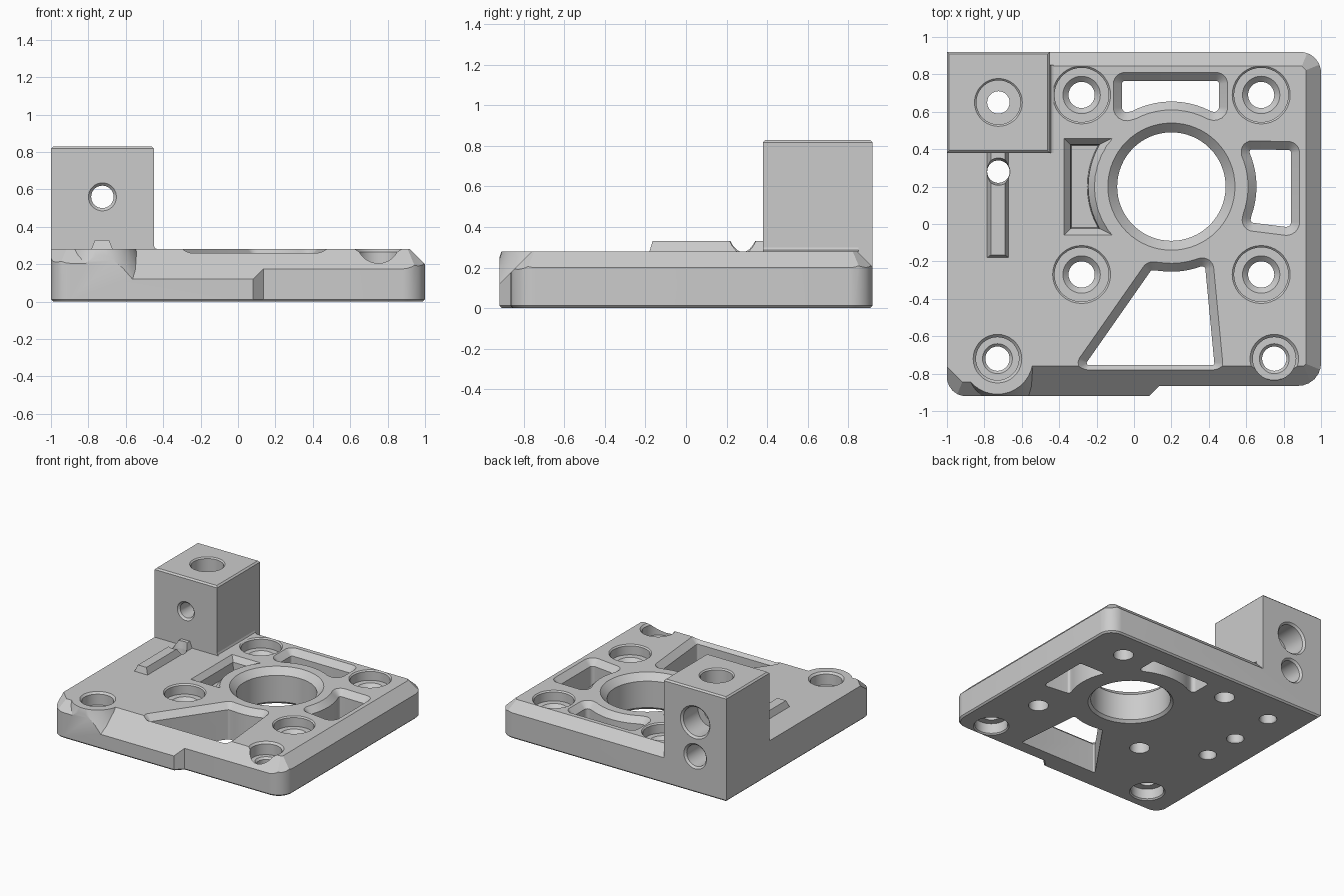
import bpy, bmesh, math
from mathutils import Vector

if "Cube" in bpy.data.objects:
    bpy.data.objects.remove(bpy.data.objects["Cube"])

TOP = 0.28            # plate thickness
BORE = Vector((0.2, 0.2))

grey = bpy.data.materials.new("machined_grey")
grey.use_nodes = True
grey.diffuse_color = (0.6, 0.6, 0.6, 1)
grey.node_tree.nodes["Principled BSDF"].inputs["Base Color"].default_value = (0.6, 0.6, 0.6, 1)


def loft(name, rings):
    """Closed solid through rings of equal length."""
    bm = bmesh.new()
    loops = [[bm.verts.new(p) for p in ring] for ring in rings]
    n = len(loops[0])
    for a, b in zip(loops, loops[1:]):
        for i in range(n):
            j = (i + 1) % n
            bm.faces.new((a[i], a[j], b[j], b[i]))
    bm.faces.new(loops[0][::-1])
    bm.faces.new(loops[-1])
    bm.normal_update()
    if bm.calc_volume(signed=True) < 0:
        bmesh.ops.reverse_faces(bm, faces=bm.faces[:])
    mesh = bpy.data.meshes.new(name)
    bm.to_mesh(mesh)
    bm.free()
    mesh.materials.append(grey)
    ob = bpy.data.objects.new(name, mesh)
    bpy.context.collection.objects.link(ob)
    return ob


def rounded(corners, steps=6):
    """Polygon from (x, y, radius) corners, counter-clockwise."""
    out = []
    for i, (x, y, r) in enumerate(corners):
        b = Vector((x, y))
        if not r:
            out.append(b)
            continue
        u = (Vector(corners[i - 1][:2]) - b).normalized()
        v = (Vector(corners[(i + 1) % len(corners)][:2]) - b).normalized()
        half = u.angle(v) / 2
        centre = b + (u + v).normalized() * r / math.sin(half)
        t = r / math.tan(half)
        p, q = b + u * t - centre, b + v * t - centre
        out += [centre + p.lerp(q, k / steps).normalized() * r for k in range(steps + 1)]
    return out


def inset(poly, d):
    out = []
    for i, b in enumerate(poly):
        e = (b - poly[i - 1]).normalized()
        f = (poly[(i + 1) % len(poly)] - b).normalized()
        n = Vector((-e.y - f.y, e.x + f.x)) / (1 + e.dot(f))
        out.append(b + n * d)
    return out


def prism(name, corners, layers):
    """Stack of (z, inset) layers of one outline."""
    poly = rounded(corners)
    return loft(name, [[(p.x, p.y, z) for p in inset(poly, d)] for z, d in layers])


def lathe(name, a, b, profile, axis="z", n=36):
    """Turned solid of (radius, height); centre is (x, y), or (x, z) for axis y."""
    rings = []
    for r, h in profile:
        ring = []
        for k in range(n):
            t = math.tau * k / n
            p, q = a + r * math.cos(t), b + r * math.sin(t)
            ring.append((p, q, h) if axis == "z" else (p, h, q))
        rings.append(ring)
    return loft(name, rings)


def wedge(p, q, s):
    """Cutter for a 45 degree chamfer of size s along p to q, inside on the left."""
    p, q = Vector(p), Vector(q)
    d = (q - p).normalized()
    left = Vector((-d.y, d.x))
    section = [(-0.1, TOP - s - 0.1), (-0.1, TOP + 0.1), (s + 0.1, TOP + 0.1)]
    return loft("chamfer_cutter", [[(*(e + left * o), z) for o, z in section] for e in (p, q)])


def cut(target, cutters):
    """Subtract all cutters in one operation."""
    group = bpy.data.collections.new("cutters")
    for c in cutters:
        group.objects.link(c)
    m = target.modifiers.new("cut", "BOOLEAN")
    m.operation, m.solver = "DIFFERENCE", "EXACT"
    m.operand_type, m.collection = "COLLECTION", group
    bpy.context.view_layer.objects.active = target
    bpy.ops.object.modifier_apply(modifier=m.name)
    bpy.data.collections.remove(group)


def bore_arc(start, end, r=0.41, n=10):
    """Points on a rib concentric with the main bore."""
    out = []
    for k in range(n + 1):
        t = math.radians(start + (end - start) * k / n)
        out.append((BORE.x + r * math.cos(t), BORE.y + r * math.sin(t), 0))
    return out


def blind_ring(z, d):
    """Blind pocket outline, moved inwards by d, at height z."""
    r, h, x = 0.41 + d, 0.26 - d, -0.375 + d
    a = math.degrees(math.asin(h / r))
    arc = [(px, py, z) for px, py, _ in bore_arc(180 + a, 180 - a, r)]
    return arc + [(x, BORE.y + h, z), (x, BORE.y - h, z)]


# Base plate with stepped front edge and a small bottom bevel
plate = prism("base_plate", [
    (-1, -0.92, 0.1), (0.08, -0.92, 0), (0.135, -0.865, 0), (1, -0.865, 0.12),
    (1, 0.92, 0.11), (-1, 0.92, 0)], [(0, 0.012), (0.012, 0), (TOP, 0)])

# Corner block, its fillet strip and the trapezoid ridge
block = prism("corner_block", [(-1, 0.38, 0), (-0.45, 0.38, 0), (-0.45, 0.92, 0), (-1, 0.92, 0)],
              [(TOP, 0), (0.818, 0), (0.83, 0.012)])
fillet = loft("block_fillet", [[(x, y, z) for x, z in (
    (-0.45, TOP), (-0.43, TOP), (-0.444, 0.286), (-0.45, 0.3))] for y in (0.38, 0.85)])
ridge = loft("ridge", [
    [(-0.785, -0.18, TOP), (-0.67, -0.18, TOP), (-0.67, 0.38, TOP), (-0.785, 0.38, TOP)],
    [(-0.765, -0.165, 0.33), (-0.69, -0.165, 0.33), (-0.69, 0.38, 0.33), (-0.765, 0.38, 0.33)]])

# Edge chamfers; the front ones leave the screw boss standing
boss = lathe("boss_keep", -0.73, -0.72, [(0.33, -0.1), (0.27, 0.1), (0.21, 0.22), (0.19, TOP), (0.19, 0.5)])
front_wedges = [wedge((-0.7, -0.92), (1.2, -0.92), 0.16),
                wedge((-1.2, -0.92), (-0.7, -0.92), 0.075),
                wedge((-1.1, -0.762), (-0.7, -1.162), 0.07)]
for w in front_wedges:
    cut(w, [boss])
edge_wedges = [wedge((1, -1.2), (1, 1.2), 0.08),
               wedge((1.2, 0.92), (-0.45, 0.92), 0.075),
               wedge((1.1, 0.7556), (0.7, 1.1556), 0.08),
               wedge((0.7, -1.095), (1.1, -0.695), 0.09)]

# Main bore, chamfered on both sides
holes = [lathe("bore_cutter", BORE.x, BORE.y, [
    (0.33, -0.02), (0.29, 0.02), (0.29, 0.23), (0.36, 0.3)], n=64)]

# Four counterbored mounting holes
for x in (-0.28, 0.68):
    for y in (-0.27, 0.69):
        holes.append(lathe("mount_cutter", x, y, [
            (0.075, -0.1), (0.07, 0.17), (0.1, 0.2), (0.145, 0.2), (0.145, 0.27), (0.165, 0.29)]))

# Front corner screw holes, recessed from above and below
for x in (-0.73, 0.75):
    holes.append(lathe("corner_cutter", x, -0.72, [
        (0.14, -0.01), (0.12, 0.01), (0.12, 0.09), (0.065, 0.09), (0.065, 0.165),
        (0.08, 0.18), (0.115, 0.18), (0.115, 0.265), (0.14, 0.29)]))

# Pockets around the bore: back, side, front, and a blind one on the left
through = [(-0.1, 0.045), (0.235, 0.045), (0.3, -0.02)]
holes += [
    prism("back_pocket", bore_arc(118, 62) + [
        (0.5, 0.53, 0.07), (0.5, 0.81, 0.06), (-0.11, 0.81, 0.06), (-0.11, 0.53, 0.07)], through),
    prism("side_pocket", bore_arc(24, -20) + [
        (0.565, -0.03, 0.06), (0.885, -0.07, 0.07), (0.885, 0.44, 0.06), (0.57, 0.445, 0.055)], through),
    prism("front_pocket", bore_arc(290, 262) + [
        (0.07, -0.2, 0.06), (-0.35, -0.8, 0.055), (0.48, -0.8, 0.055), (0.42, -0.17, 0.06)], through),
    loft("blind_pocket", [blind_ring(0.16, 0.04), blind_ring(0.24, 0.035), blind_ring(0.3, -0.015)])]

# Rod holes beside the block: one through, one blind from below
rod = lathe("rod_cutter", -0.725, 0.28, [(0.07, -0.01), (0.06, 0.01), (0.06, 0.27), (0.075, 0.34)])
blind = lathe("blind_cutter", -0.725, -0.03, [(0.07, -0.01), (0.06, 0.01), (0.06, 0.24)])

# Block holes: vertical counterbored, horizontal counterbored, lower rear blind
block_holes = [
    lathe("block_vertical", -0.725, 0.65, [
        (0.07, -0.01), (0.06, 0.01), (0.06, 0.7), (0.118, 0.7), (0.118, 0.82), (0.138, 0.84)]),
    lathe("block_cross", -0.725, 0.56, [
        (0.085, 0.37), (0.06, 0.395), (0.06, 0.72), (0.115, 0.72), (0.115, 0.905), (0.14, 0.93)], "y"),
    lathe("block_lower", -0.725, 0.29, [(0.085, 0.5), (0.085, 0.905), (0.11, 0.93)], "y")]

cut(plate, front_wedges + edge_wedges + holes + [rod, blind, block_holes[0], block_holes[2]])
cut(block, block_holes)
cut(ridge, [rod])

# Remove cutters and finish shading
parts = [plate, block, fillet, ridge]
for ob in [boss, rod, blind] + front_wedges + edge_wedges + holes + block_holes:
    bpy.data.objects.remove(ob)
bpy.ops.object.select_all(action="DESELECT")
for ob in parts:
    ob.select_set(True)
bpy.context.view_layer.objects.active = plate
bpy.ops.object.shade_smooth_by_angle(angle=math.radians(25))
